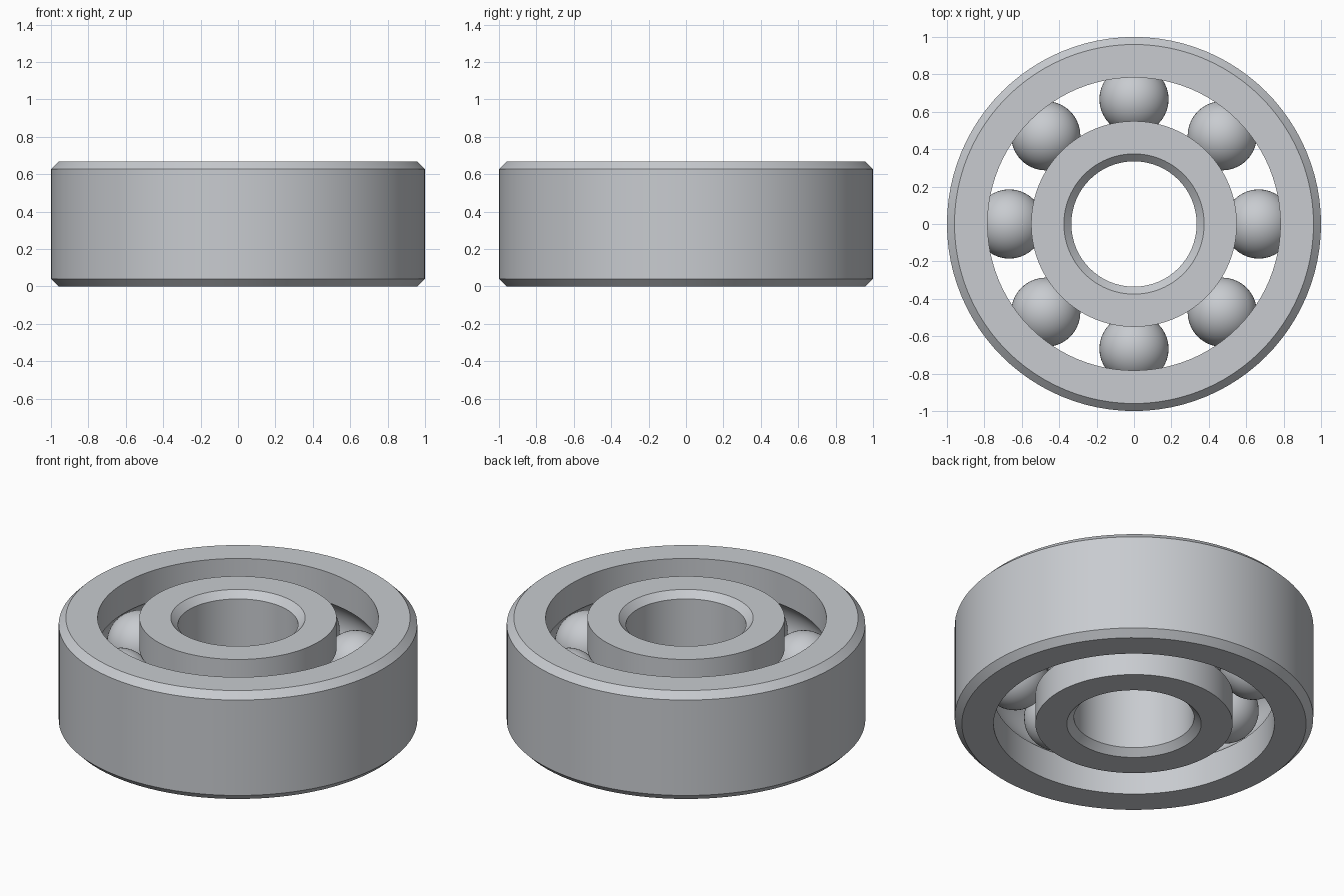
import bpy
import math

if "Cube" in bpy.data.objects:
    bpy.data.objects.remove(bpy.data.objects["Cube"])

HEIGHT = 0.667
MID = HEIGHT / 2
CHAMFER = 0.04
PITCH = 0.667          # radius of the circle of ball centres
BALL = 0.185
GROOVE = 0.188
SEGMENTS = 96

steel = bpy.data.materials.new("steel grey")
steel.use_nodes = True
steel.diffuse_color = (0.58, 0.60, 0.63, 1)
steel.node_tree.nodes["Principled BSDF"].inputs["Base Color"].default_value = steel.diffuse_color


def finish(obj, name, angle):
    obj.name = name
    obj.data.name = name
    if not obj.data.materials:
        obj.data.materials.append(steel)
    bpy.ops.object.select_all(action="DESELECT")
    obj.select_set(True)
    bpy.context.view_layer.objects.active = obj
    bpy.ops.object.shade_smooth_by_angle(angle=math.radians(angle))


def race(name, plain, grooved):
    """Revolve a ring with a chamfered plain wall and a wall with a ball groove."""
    side = 1 if grooved > plain else -1
    inset = plain + side * CHAMFER
    profile = [(grooved, 0), (inset, 0), (plain, CHAMFER),
               (plain, HEIGHT - CHAMFER), (inset, HEIGHT), (grooved, HEIGHT)]
    # Arc of the groove, running from top to bottom
    reach = math.acos(abs(grooved - PITCH) / GROOVE)
    steps = 14
    for i in range(steps + 1):
        a = reach * (1 - 2 * i / steps)
        profile.append((PITCH - side * GROOVE * math.cos(a), MID + GROOVE * math.sin(a)))
    # Keep face normals pointing outwards on both rings
    if side > 0:
        profile.reverse()
    n = len(profile)
    verts, faces = [], []
    for s in range(SEGMENTS):
        t = math.tau * s / SEGMENTS
        verts += [(r * math.cos(t), r * math.sin(t), z) for r, z in profile]
        k = (s + 1) % SEGMENTS
        for i in range(n):
            j = (i + 1) % n
            faces.append((s * n + i, s * n + j, k * n + j, k * n + i))
    mesh = bpy.data.meshes.new(name)
    mesh.from_pydata(verts, [], faces)
    mesh.validate()
    # Outward faces give the closed ring a positive volume
    import bmesh
    bm = bmesh.new()
    bm.from_mesh(mesh)
    bmesh.ops.recalc_face_normals(bm, faces=bm.faces)
    bm.to_mesh(mesh)
    bm.free()
    obj = bpy.data.objects.new(name, mesh)
    bpy.context.collection.objects.link(obj)
    finish(obj, name, 25)


# Outer and inner rings
race("outer_ring", 1.0, 0.783)
race("inner_ring", 0.335, 0.55)

# Eight balls between the rings
for i in range(8):
    t = math.tau * i / 8
    bpy.ops.mesh.primitive_ico_sphere_add(
        subdivisions=4, radius=BALL,
        location=(PITCH * math.cos(t), PITCH * math.sin(t), MID), rotation=(0, 0, t))
    finish(bpy.context.object, f"ball_{i + 1}", 30)
